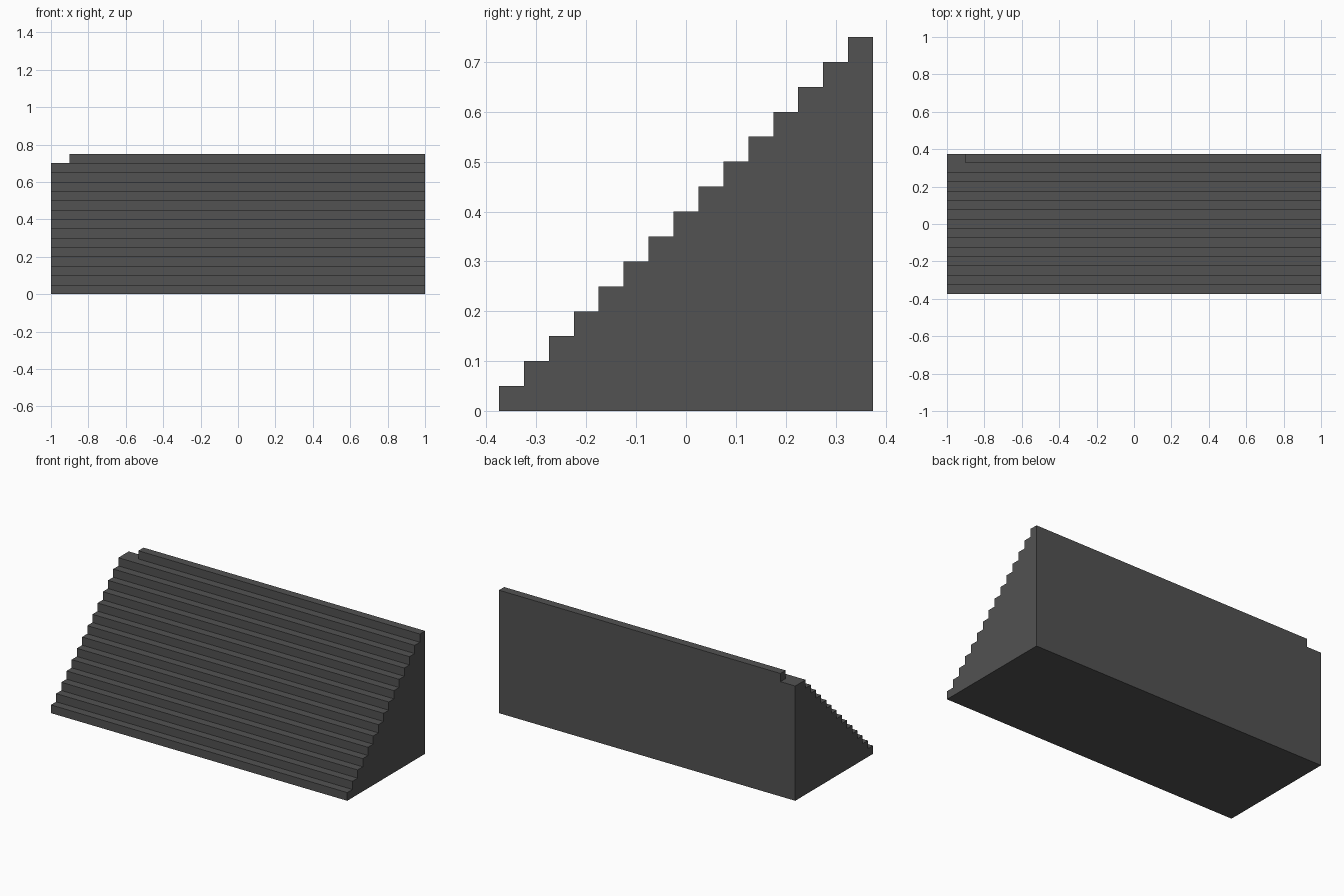
import bpy
import bmesh

cube = bpy.data.objects.get("Cube")
if cube:
    bpy.data.objects.remove(cube, do_unlink=True)

STEPS = 15                 # number of treads, the last one is shorter
SIZE = 0.05                # rise and run of each step
HALF_DEPTH = STEPS * SIZE / 2

# Dark grey stone
stone = bpy.data.materials.new("dark grey stone")
stone.use_nodes = True
colour = (0.084, 0.084, 0.084, 1.0)
stone.diffuse_color = colour
bsdf = next(n for n in stone.node_tree.nodes if n.type == 'BSDF_PRINCIPLED')
bsdf.inputs["Base Color"].default_value = colour


def extrude_profile(name, profile, x0, x1):
    """Sweep a closed (y, z) profile along x from x0 to x1."""
    bm = bmesh.new()
    face = bm.faces.new([bm.verts.new((x0, y, z)) for y, z in profile])
    result = bmesh.ops.extrude_face_region(bm, geom=[face], use_keep_orig=True)
    moved = [v for v in result["geom"] if isinstance(v, bmesh.types.BMVert)]
    bmesh.ops.translate(bm, verts=moved, vec=(x1 - x0, 0, 0))
    bmesh.ops.recalc_face_normals(bm, faces=bm.faces)
    mesh = bpy.data.meshes.new(name)
    bm.to_mesh(mesh)
    bm.free()
    mesh.materials.append(stone)
    obj = bpy.data.objects.new(name, mesh)
    bpy.context.collection.objects.link(obj)
    return obj


# Full-width flight: zigzag of risers and treads, closed by back and base
full_steps = STEPS - 1
profile = [(-HALF_DEPTH, 0.0)]
for i in range(full_steps):
    z = (i + 1) * SIZE
    front = -HALF_DEPTH + i * SIZE
    back = HALF_DEPTH if i == full_steps - 1 else front + SIZE
    profile += [(front, z), (back, z)]
profile.append((HALF_DEPTH, 0.0))
extrude_profile("stair_flight", profile, -1.0, 1.0)

# Top step stops short of the right end
y0, z0 = HALF_DEPTH - SIZE, full_steps * SIZE
extrude_profile("top_step",
                [(y0, z0), (y0, z0 + SIZE), (HALF_DEPTH, z0 + SIZE), (HALF_DEPTH, z0)],
                -0.9, 1.0)
